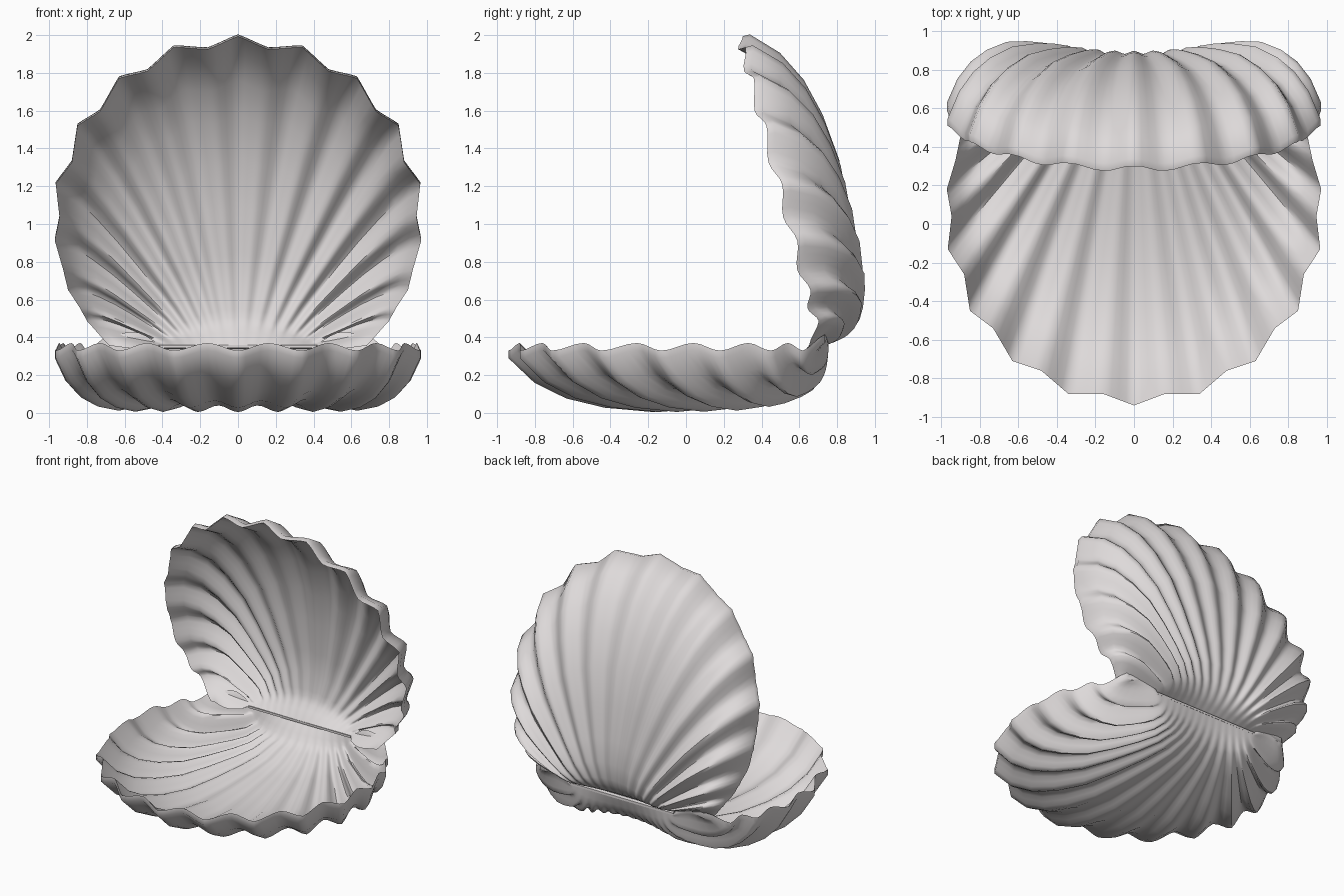
import bpy, math
from mathutils import Vector

if "Cube" in bpy.data.objects:
    bpy.data.objects.remove(bpy.data.objects["Cube"])

mat = bpy.data.materials.new("pale_shell")
mat.diffuse_color = (0.73, 0.70, 0.70, 1)
mat.use_nodes = True
mat.node_tree.nodes["Principled BSDF"].inputs["Base Color"].default_value = mat.diffuse_color

# Half of the scalloped rim in plan: ridge, valley, ridge, valley ...
RIM = [(0, -.94), (.16, -.88), (.34, -.88), (.48, -.76), (.63, -.71), (.73, -.54),
       (.85, -.45), (.88, -.26), (.965, -.13), (.945, .04), (.97, .18), (.925, .33),
       (.90, .45), (.835, .54), (.80, .62), (.68, .735)]
# Bowl profile along a rib, from hinge to rim: (fraction, relative depth)
PROFILE = [(0, 0), (.015, .24), (.03, .39), (.055, .53), (.08, .62), (.15, .77), (.25, .87),
           (.4, .96), (.55, 1), (.7, .9), (.82, .72), (.92, .43), (1, 0)]
HINGE_Y, HINGE_Z, OPEN = .76, .355, math.radians(75)
N, SUB = len(RIM) - 1, 4


def shell_point(f, t, p, inner):
    """Point of the lower shell on fan line f, on its outer or inner skin."""
    k, s = abs(f), (1 if f >= 0 else -1)
    i = min(int(k), N - 1)
    w = k - i
    rx = RIM[i][0] * (1 - w) + RIM[i + 1][0] * w
    ry = RIM[i][1] * (1 - w) + RIM[i + 1][1] * w
    q = k / N
    valley = .5 - .5 * math.cos(math.pi * k)
    rib = valley * (.04 * math.sqrt(t) + .07 * q * math.sin(math.pi * t))
    rim_z = .29 + .045 * max(0, k - 14)
    z = .345 + (rim_z - .345) * t - .31 * max(.16, 1 - q ** 6) * p + rib
    if inner:
        z += .04 * min(1, t / .08)
        if t > 0:
            t += .02 * (1 - t)
    hx, hy = .42 * q, .755
    return Vector((s * (hx + (rx - hx) * t), hy + (ry - hy) * t, max(z, 0)))


def raise_lid(v):
    """Mirror a point of the lower shell to the opened upper shell."""
    u, w = HINGE_Y - v.y, HINGE_Z - v.z
    c, s = math.cos(OPEN), math.sin(OPEN)
    return Vector((v.x, HINGE_Y - .045 - u * c + w * s, HINGE_Z - .01 + u * s + w * c))


def add_object(name, verts, faces):
    me = bpy.data.meshes.new(name)
    me.from_pydata(verts, [], faces)
    me.materials.append(mat)
    ob = bpy.data.objects.new(name, me)
    bpy.context.collection.objects.link(ob)
    bpy.context.view_layer.objects.active = ob
    ob.select_set(True)
    bpy.ops.object.shade_smooth_by_angle(angle=math.radians(50))
    ob.select_set(False)


def build(name, move, flip):
    cols = [i / SUB for i in range(-N * SUB, N * SUB + 1)]
    # Each rib section runs hinge -> rim outside, then rim -> hinge inside
    section = [(t, p, False) for t, p in PROFILE] + [(t, p, True) for t, p in PROFILE[:0:-1]]
    m = len(section)
    verts = [move(shell_point(f, *row)) for f in cols for row in section]
    faces = []
    for a in range(len(cols) - 1):
        for b in range(m):
            c = (b + 1) % m
            faces.append((a * m + b, a * m + c, (a + 1) * m + c, (a + 1) * m + b))
    faces += [tuple(range(m))[::-1], tuple(range(m * (len(cols) - 1), m * len(cols)))]
    if flip:
        faces = [f[::-1] for f in faces]
    add_object(name, verts, faces)


build("lower_shell", lambda v: v, True)
build("upper_shell", raise_lid, False)

# Hinge strip joining the two straight edges
low = Vector((0, .755, .345))
high = raise_lid(low)
strip = [Vector((x, p.y, p.z + d)) for x in (-.42, .42) for p, d in
         ((low, -.008), (high, -.008), (high, .008), (low, .008))]
add_object("hinge", strip, [(0, 1, 2, 3), (7, 6, 5, 4), (0, 4, 5, 1), (1, 5, 6, 2),
                            (2, 6, 7, 3), (3, 7, 4, 0)])
